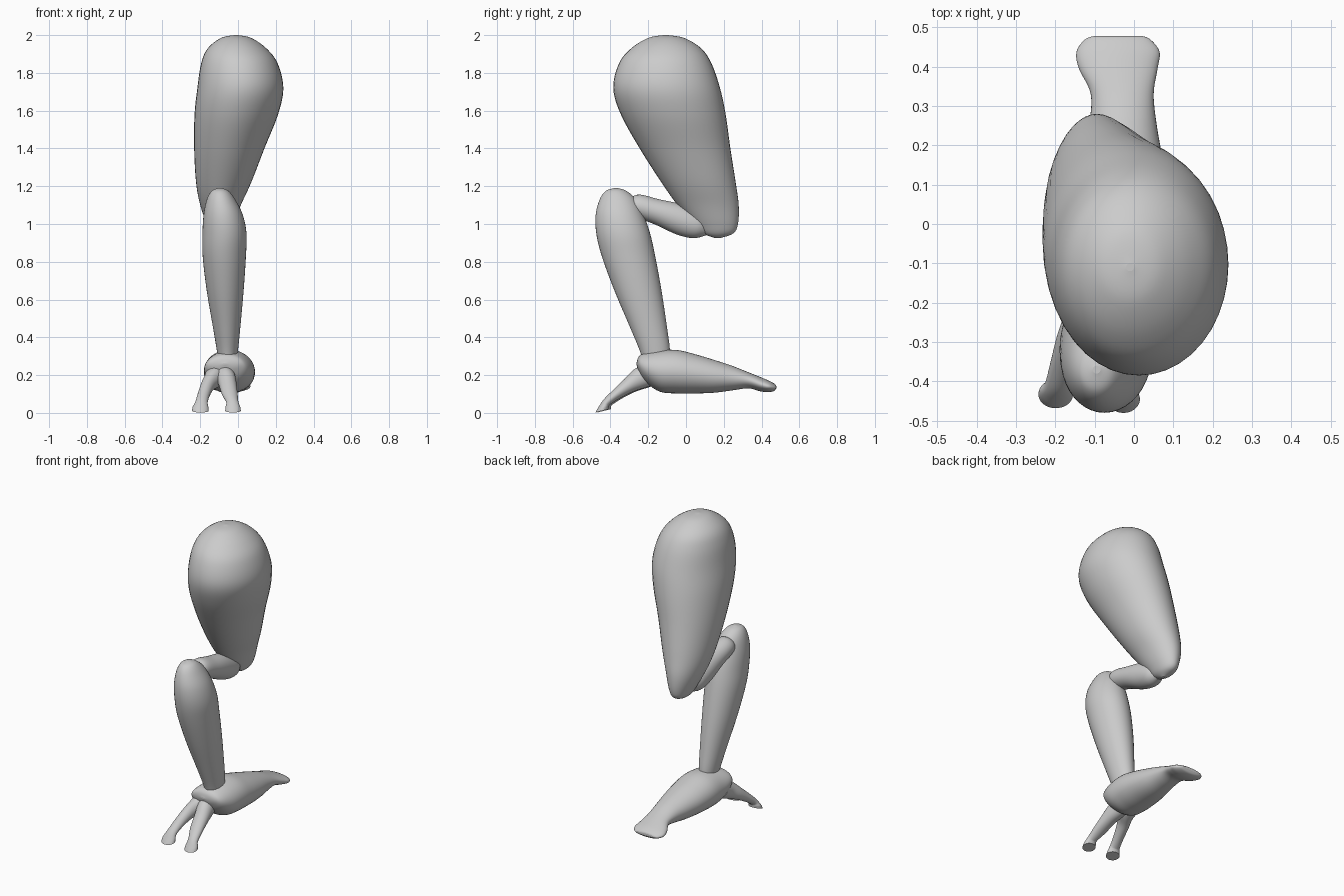
import bpy, bmesh, math

SIDES, STEPS = 40, 6

grey = bpy.data.materials.new("plain grey")
grey.diffuse_color = (0.6, 0.6, 0.6, 1)


def spline(a, b, c, d, t):
    """Catmull-Rom blend of four rings."""
    return [0.5 * (2 * q + (r - p) * t + (2 * p - 5 * q + 4 * r - s) * t * t
                   + (3 * q - p - 3 * r + s) * t ** 3)
            for p, q, r, s in zip(a, b, c, d)]


def loft(name, rings):
    """Smooth skin over oval rings: x min, x max, then two (y, z) side-view edge points."""
    n = len(rings)
    fine = []
    for i in range(n - 1):
        a, d = rings[max(i - 1, 0)], rings[min(i + 2, n - 1)]
        fine += [spline(a, rings[i], rings[i + 1], d, k / STEPS) for k in range(STEPS)]
    fine.append(rings[-1])
    bm = bmesh.new()
    loops = []
    for x0, x1, y0, z0, y1, z1 in fine:
        loop = []
        for k in range(SIDES):
            a = 2 * math.pi * k / SIDES
            c, s = math.cos(a), math.sin(a)
            loop.append(bm.verts.new(((x0 + x1) / 2 + (x1 - x0) / 2 * c,
                                      (y0 + y1) / 2 + (y1 - y0) / 2 * s,
                                      (z0 + z1) / 2 + (z1 - z0) / 2 * s)))
        loops.append(loop)
    for p, q in zip(loops, loops[1:]):
        for k in range(SIDES):
            j = (k + 1) % SIDES
            bm.faces.new((p[k], p[j], q[j], q[k]))
    bm.faces.new(loops[0])
    bm.faces.new(loops[-1])
    bmesh.ops.recalc_face_normals(bm, faces=bm.faces)
    for f in bm.faces:
        f.smooth = len(f.verts) == 4
    me = bpy.data.meshes.new(name)
    bm.to_mesh(me)
    bm.free()
    me.materials.append(grey)
    ob = bpy.data.objects.new(name, me)
    bpy.context.collection.objects.link(ob)
    return ob


def level(z, x0, x1, y0, y1):
    """Horizontal ring."""
    return (x0, x1, y0, z, y1, z)


# Thigh: large bulb leaning back towards the knee joint
loft("thigh", [
    level(2.0, -0.02, 0.0, -0.12, -0.10),
    level(1.985, -0.09, 0.07, -0.20, -0.01),
    level(1.93, -0.16, 0.15, -0.29, 0.08),
    level(1.85, -0.195, 0.21, -0.355, 0.135),
    level(1.72, -0.215, 0.24, -0.385, 0.18),
    level(1.58, -0.23, 0.212, -0.345, 0.21),
    level(1.4, -0.232, 0.14, -0.245, 0.235),
    level(1.22, -0.222, 0.07, -0.13, 0.263),
    level(1.1, -0.20, 0.015, -0.045, 0.279),
    level(1.0, -0.165, -0.025, 0.04, 0.275),
    level(0.95, -0.14, -0.05, 0.09, 0.25),
    level(0.925, -0.10, -0.08, 0.155, 0.18)])

# Link between thigh and shin
loft("knee_link", [
    (-0.12, -0.08, -0.33, 1.07, -0.33, 1.10),
    (-0.16, -0.035, -0.28, 1.04, -0.26, 1.155),
    (-0.165, -0.025, -0.17, 1.0, -0.14, 1.13),
    (-0.17, -0.025, -0.05, 0.945, -0.01, 1.10),
    (-0.16, -0.035, 0.04, 0.925, 0.09, 1.05),
    (-0.12, -0.07, 0.105, 0.94, 0.125, 0.985)])

# Shin: tapered, leaning forward at the top
loft("shin", [
    level(1.19, -0.105, -0.085, -0.38, -0.36),
    level(1.175, -0.14, -0.05, -0.425, -0.315),
    level(1.13, -0.165, -0.015, -0.457, -0.265),
    level(1.05, -0.182, 0.025, -0.478, -0.225),
    level(0.95, -0.188, 0.045, -0.475, -0.19),
    level(0.83, -0.187, 0.042, -0.446, -0.163),
    level(0.65, -0.166, 0.03, -0.38, -0.13),
    level(0.45, -0.132, 0.012, -0.295, -0.10),
    level(0.33, -0.112, 0.0, -0.245, -0.085),
    level(0.25, -0.10, -0.01, -0.22, -0.09)])

# Foot: round at the ankle, running back to a flat flared heel
loft("foot", [
    (-0.08, -0.06, -0.262, 0.255, -0.262, 0.265),
    (-0.15, 0.01, -0.25, 0.22, -0.252, 0.295),
    (-0.175, 0.05, -0.215, 0.165, -0.225, 0.315),
    (-0.18, 0.08, -0.14, 0.113, -0.15, 0.33),
    (-0.18, 0.09, -0.05, 0.103, -0.05, 0.333),
    (-0.165, 0.086, 0.05, 0.103, 0.05, 0.31),
    (-0.14, 0.075, 0.15, 0.107, 0.15, 0.28),
    (-0.115, 0.058, 0.25, 0.12, 0.25, 0.247),
    (-0.11, 0.05, 0.33, 0.13, 0.33, 0.215),
    (-0.14, 0.06, 0.39, 0.115, 0.40, 0.187),
    (-0.146, 0.065, 0.43, 0.11, 0.445, 0.168),
    (-0.125, 0.042, 0.465, 0.115, 0.472, 0.152),
    (-0.10, 0.02, 0.478, 0.13, 0.478, 0.142)])

# Two front toes that merge at the base and end in flat flared pads
for name, xs, dy in (
        ("outer_toe", [(-0.175, -0.05), (-0.18, -0.075), (-0.197, -0.12), (-0.213, -0.147),
                       (-0.226, -0.16), (-0.24, -0.157), (-0.243, -0.155)], 0.012),
        ("inner_toe", [(-0.13, -0.02), (-0.115, -0.012), (-0.10, -0.007), (-0.085, -0.002),
                       (-0.063, 0.002), (-0.066, 0.012), (-0.068, 0.015)], 0.0)):
    side = [(-0.16, 0.15, -0.225, 0.255), (-0.22, 0.132, -0.275, 0.23), (-0.28, 0.112, -0.325, 0.18),
            (-0.35, 0.077, -0.385, 0.122), (-0.40, 0.045, -0.435, 0.072),
            (-0.408, 0.035, -0.465, 0.028), (-0.41, 0.02, -0.48, 0.002)]
    loft(name, [(x0, x1, y0 + dy, z0, y1 + dy, z1)
                for (x0, x1), (y0, z0, y1, z1) in zip(xs, side)])
